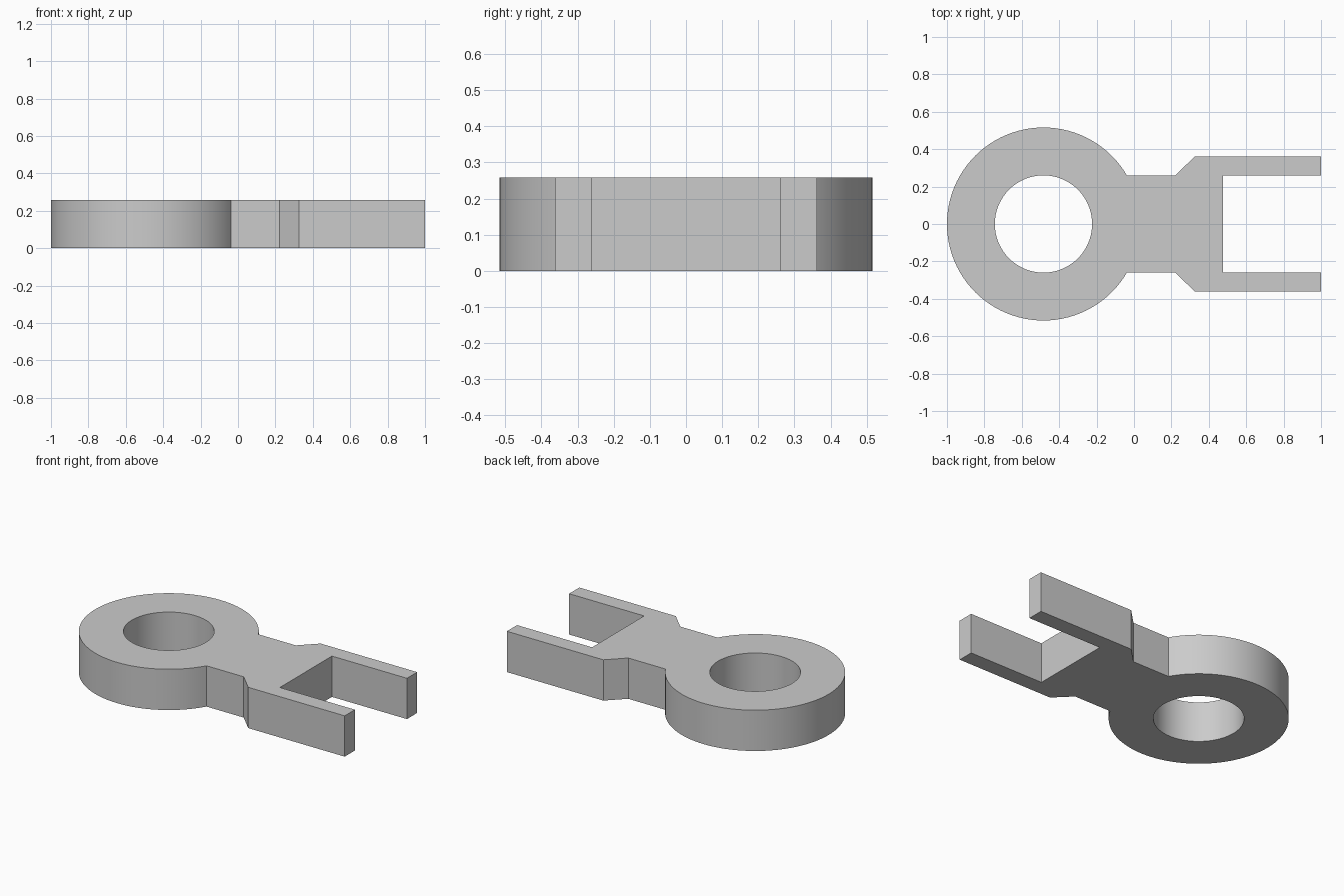
import bpy, bmesh, math

cube = bpy.data.objects.get("Cube")
if cube:
    bpy.data.objects.remove(cube, do_unlink=True)

HEIGHT = 0.258
RING_X, RING_R, HOLE_R = -0.484, 0.516, 0.26
NECK_Y, ARM_Y = 0.26, 0.362


def arc(radius, start, end, count):
    """Points on a circle about the ring centre."""
    return [(RING_X + radius * math.cos(start + (end - start) * i / count),
             radius * math.sin(start + (end - start) * i / count))
            for i in range(count + 1)]


def add_walls(bm, points):
    """Vertical walls along a closed outline; returns bottom and top edges."""
    rows = [[bm.verts.new((x, y, z)) for x, y in points] for z in (0, HEIGHT)]
    low, high = rows
    for i in range(len(points)):
        j = (i + 1) % len(points)
        bm.faces.new((low[i], low[j], high[j], high[i]))
    return [[bm.edges.get((row[i - 1], row[i])) for i in range(len(row))]
            for row in rows]


# Outline: round ring, then neck, flare and fork arm mirrored across y
neck_angle = math.asin(NECK_Y / RING_R)
ring = arc(RING_R, neck_angle, 2 * math.pi - neck_angle, 80)
arm = [(0.475, NECK_Y), (1, NECK_Y), (1, ARM_Y), (0.325, ARM_Y), (0.222, NECK_Y)]
outline = arm + ring + [(x, -y) for x, y in reversed(arm)]
hole = arc(HOLE_R, 0, 2 * math.pi, 96)[:-1]

# Walls and flat caps
bm = bmesh.new()
outer = add_walls(bm, outline)
inner = add_walls(bm, hole)
for outer_edges, inner_edges in zip(outer, inner):
    bmesh.ops.triangle_fill(bm, edges=outer_edges + inner_edges,
                            use_beauty=True, normal=(0, 0, 1))
bmesh.ops.recalc_face_normals(bm, faces=bm.faces)

mesh = bpy.data.meshes.new("ring_fork_link")
bm.to_mesh(mesh)
bm.free()
link = bpy.data.objects.new("ring_fork_link", mesh)
bpy.context.collection.objects.link(link)

# Plain grey
grey = bpy.data.materials.new("light_grey")
grey.use_nodes = True
colour = (0.6, 0.6, 0.6, 1)
grey.diffuse_color = colour
for node in grey.node_tree.nodes:
    if node.type == 'BSDF_PRINCIPLED':
        node.inputs["Base Color"].default_value = colour
mesh.materials.append(grey)

# Smooth round walls, sharp corners
bpy.ops.object.select_all(action='DESELECT')
link.select_set(True)
bpy.context.view_layer.objects.active = link
bpy.ops.object.shade_smooth_by_angle(angle=math.radians(30))
